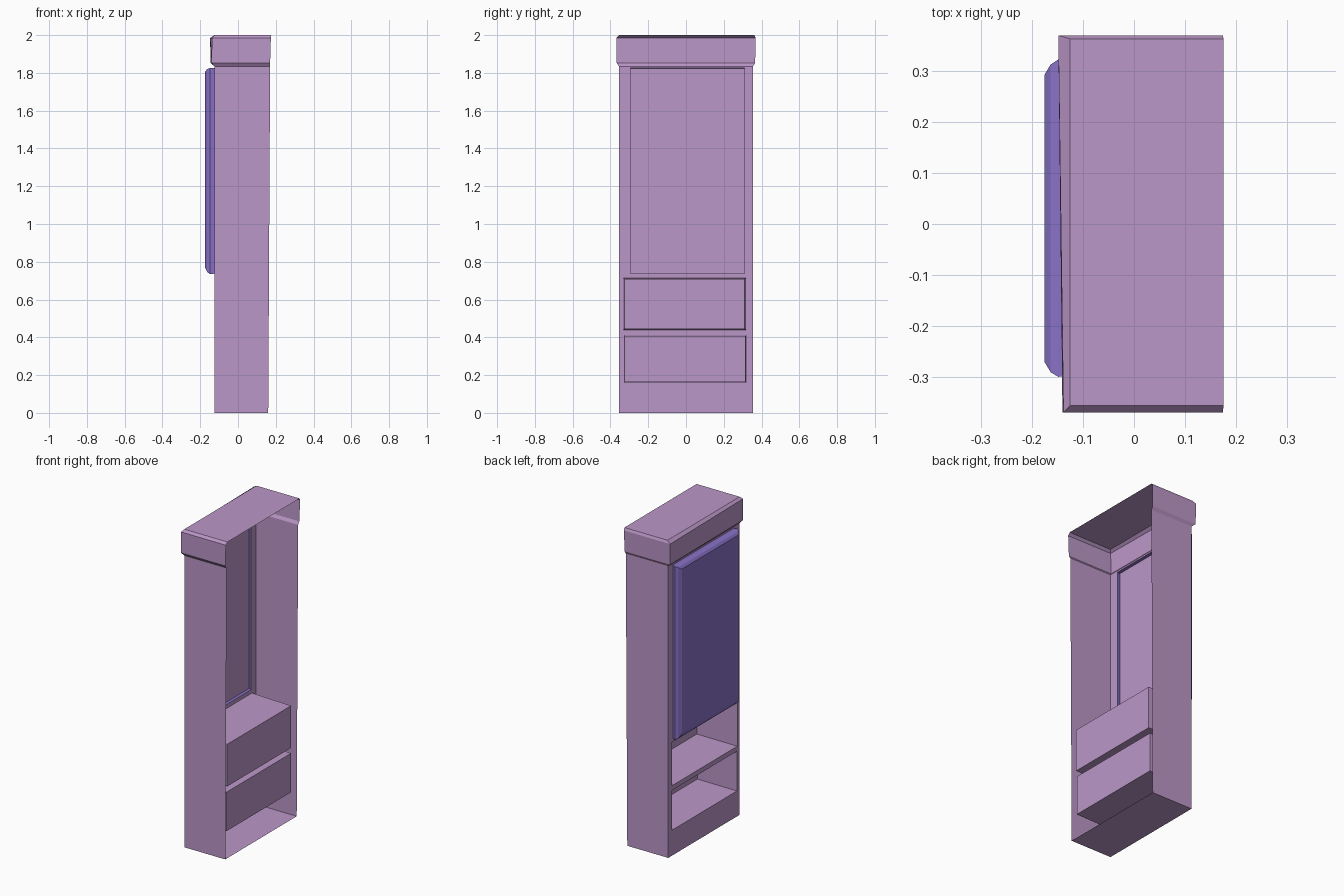
import bpy, bmesh

if "Cube" in bpy.data.objects:
    bpy.data.objects.remove(bpy.data.objects["Cube"])


def material(name, rgb):
    m = bpy.data.materials.new(name)
    m.diffuse_color = (*rgb, 1)
    m.use_nodes = True
    m.node_tree.nodes["Principled BSDF"].inputs["Base Color"].default_value = m.diffuse_color
    return m


PINK = material("mauve", (0.50, 0.31, 0.58))
BLUE = material("violet", (0.25, 0.17, 0.58))


def make(name, quads, mat):
    """Build a flat-shaded sheet object from a list of polygons."""
    bm = bmesh.new()
    for q in quads:
        bm.faces.new([bm.verts.new(p) for p in q])
    bmesh.ops.remove_doubles(bm, verts=bm.verts, dist=1e-5)
    bmesh.ops.recalc_face_normals(bm, faces=bm.faces)
    me = bpy.data.meshes.new(name)
    bm.to_mesh(me)
    bm.free()
    me.materials.append(mat)
    ob = bpy.data.objects.new(name, me)
    bpy.context.collection.objects.link(ob)
    return ob


def rect(x, y0, y1, z0, z1):
    return [(x, y0, z0), (x, y1, z0), (x, y1, z1), (x, y0, z1)]


def loft(rings):
    return [[a[i], a[(i + 1) % 4], b[(i + 1) % 4], b[i]]
            for a, b in zip(rings, rings[1:]) for i in range(4)]


def u_section(xl, xr, y0, y1, xb, z):
    """Open section: back edge, two front corners, back edge."""
    return [(xb, y0, z), (xl, y0, z), (xr, y1, z), (xb, y1, z)]


Y = 0.355
HOLES = [(0.16, 0.41, -0.328, 0.32), (0.44, 0.713, -0.332, 0.318),
         (0.737, 1.825, -0.295, 0.31)]

# cabinet: floor, side walls and pierced face
base = u_section(-0.125, -0.125, -Y, Y, 0.16, 0)
neck = u_section(-0.125, -0.125, -Y, Y, 0.17, 1.835)
quads = [base, [base[0], base[1], neck[1], neck[0]],
         [base[2], base[3], neck[3], neck[2]]]
z = 0
for z0, z1, y0, y1 in HOLES:
    quads += [rect(-0.125, -Y, Y, z, z0), rect(-0.125, -Y, y0, z0, z1),
              rect(-0.125, y1, Y, z0, z1)]
    z = z1
quads.append(rect(-0.125, -Y, Y, z, 1.835))
make("cabinet_body", quads, PINK)

# overhanging cap, open along the back like the cabinet
levels = [neck,
          u_section(-0.140, -0.145, -0.368, 0.366, 0.17, 1.853),
          u_section(-0.138, -0.148, -0.369, 0.369, 0.174, 1.985),
          u_section(-0.125, -0.125, -0.355, 0.362, 0.175, 2.0)]
quads = [[a[i], a[i + 1], b[i + 1], b[i]]
         for a, b in zip(levels, levels[1:]) for i in range(3)]
make("top_cap", quads + [levels[-1]], PINK)

# two recessed bins opening through the face
backs = [(0.148, -0.325, 0.316, 0.163, 0.408), (0.152, -0.325, 0.31, 0.445, 0.71)]
for name, (z0, z1, y0, y1), back in zip(("lower_bin", "upper_bin"), HOLES, backs):
    rings = [rect(-0.125, y0, y1, z0, z1), rect(*back)]
    make(name, loft(rings) + [rings[-1]], PINK)

# chamfered display panel
rings = [rect(-0.125, -0.295, 0.31, 0.737, 1.825),
         rect(-0.148, -0.299, 0.322, 0.735, 1.826),
         rect(-0.163, -0.29, 0.312, 0.745, 1.82),
         rect(-0.175, -0.27, 0.292, 0.77, 1.805)]
make("display_panel", loft(rings) + [rings[-1]], BLUE)

# backing sheet set inside the panel
make("panel_backing", [rect(-0.145, -0.297, 0.318, 0.737, 1.824)], PINK)
